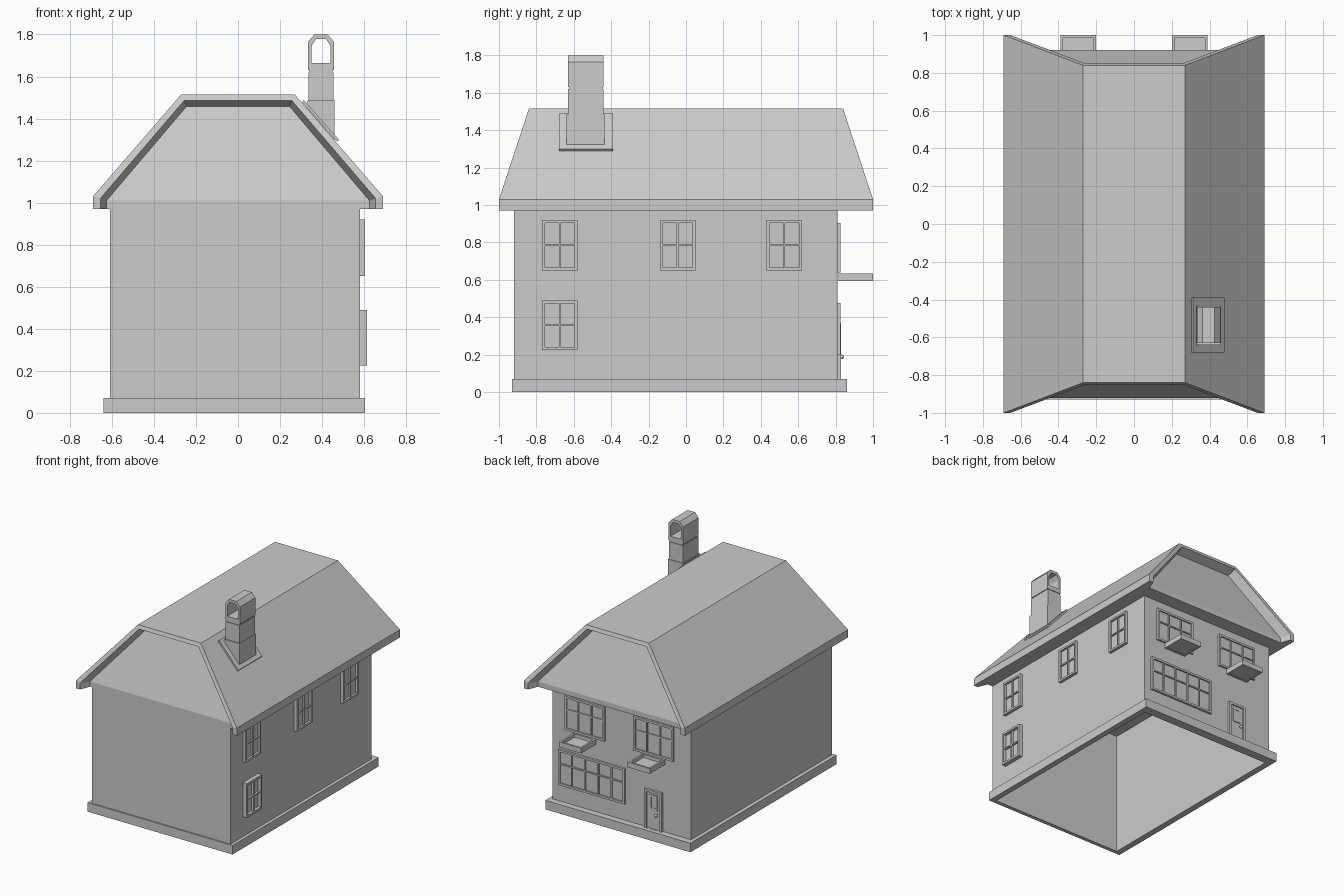
import bpy, bmesh
from mathutils import Vector

cube = bpy.data.objects.get("Cube")
if cube:
    bpy.data.objects.remove(cube)

grey = bpy.data.materials.new("plain grey")
grey.use_nodes = True
tone = (0.6, 0.6, 0.6, 1)
grey.diffuse_color = tone
grey.node_tree.nodes["Principled BSDF"].inputs["Base Color"].default_value = tone


def finish(name, bm):
    bmesh.ops.recalc_face_normals(bm, faces=bm.faces[:])
    mesh = bpy.data.meshes.new(name)
    bm.to_mesh(mesh)
    bm.free()
    mesh.materials.append(grey)
    obj = bpy.data.objects.new(name, mesh)
    bpy.context.collection.objects.link(obj)
    return obj


def add_box(bm, lo, hi):
    lo, hi = Vector(lo), Vector(hi)
    made = bmesh.ops.create_cube(bm, size=1)["verts"]
    for v in made:
        v.co = (lo + hi) / 2 + v.co * (hi - lo)


def box(name, lo, hi):
    bm = bmesh.new()
    add_box(bm, lo, hi)
    return finish(name, bm)


def strips(bm, a, b, closed=True):
    # quads between two matching rows of vertices
    n = len(a)
    for i in range(n if closed else n - 1):
        j = (i + 1) % n
        bm.faces.new((a[i], a[j], b[j], b[i]))


def along_y(p, d):
    return (p[0], d, p[1])


def along_z(p, d):
    return (p[0], p[1], d)


def prism(name, profile, d0, d1, place, hole=None):
    bm = bmesh.new()
    row = lambda pts, d: [bm.verts.new(place(p, d)) for p in pts]
    a, b = row(profile, d0), row(profile, d1)
    strips(bm, a, b)
    if hole:
        c, e = row(hole, d0), row(hole, d1)
        strips(bm, c, e)
        strips(bm, a, c)
        strips(bm, b, e)
    else:
        bm.faces.new(a)
        bm.faces.new(b)
    return finish(name, bm)


def rect(x0, x1, y0, y1):
    return [(x0, y0), (x1, y0), (x1, y1), (x0, y1)]


# hollow walls and plinth, open underneath
EAVE, KNEE = 0.97, 1.03
inside = rect(-0.59, 0.56, -0.90, 0.79)
prism("walls", rect(-0.61, 0.58, -0.92, 0.81), 0.07, EAVE, along_z, inside)
prism("plinth", rect(-0.64, 0.605, -0.93, 0.86), 0, 0.07, along_z, inside)


# roof with slanted ends and recessed gables
def roof():
    bm = bmesh.new()

    def row(x, knee, x_top, top, depth, side):
        half = [(-x, EAVE), (-x, knee), (-x_top, top)]
        pts = half + [(-px, pz) for px, pz in reversed(half)]
        slant = lambda z: depth - max(0, z - KNEE) * 0.33
        return [bm.verts.new((px, side * slant(pz), pz)) for px, pz in pts]

    ends = []
    for side in (-1, 1):
        outer = row(0.69, KNEE, 0.27, 1.515, 1.0, side)
        inner = row(0.655, 1.02, 0.255, 1.487, 1.0, side)
        gable = row(0.625, 1.01, 0.245, 1.458, 0.922, side)
        strips(bm, outer, inner, False)
        strips(bm, inner, gable, False)
        bm.faces.new((gable[0], gable[1], gable[4], gable[5]))
        bm.faces.new(gable[1:5])
        ends.append((outer, inner, gable))
    strips(bm, ends[0][0], ends[1][0], False)
    # flat ceiling and soffit
    rim = [[e[k][i] for k, i in ((0, 0), (1, 0), (2, 0), (2, 5), (1, 5), (0, 5))]
           for e in ends]
    bm.faces.new(rim[0] + rim[1][::-1])
    finish("roof", bm)


roof()

# chimney and its flashing plate
prism("chimney_flashing", [(0.305, 1.478), (0.313, 1.488), (0.48, 1.30), (0.472, 1.29)],
      -0.68, -0.39, along_y)
prism("chimney_base", [(0.33, 1.43), (0.33, 1.485), (0.46, 1.485), (0.46, 1.29)],
      -0.64, -0.435, along_y)
box("chimney_stack", (0.335, -0.63, 1.485), (0.455, -0.44, 1.62))
box("chimney_joint", (0.34, -0.625, 1.62), (0.45, -0.445, 1.63))


def arch(half, bottom, shoulder, top, flat):
    side = [(-half, bottom), (-half, shoulder), (-flat, top)]
    pts = side + [(-x, z) for x, z in reversed(side)]
    return [(x + 0.395, z) for x, z in pts]


prism("chimney_cowl", arch(0.062, 1.63, 1.765, 1.8, 0.032), -0.63, -0.44, along_y,
      arch(0.046, 1.665, 1.745, 1.778, 0.024))


# windows: frame, glazing bars and a thin pane
def window(name, u0, u1, z0, z1, base, depth, cols, place, bar=0.5):
    bm = bmesh.new()
    f, m = 0.016, 0.005

    def part(a, b, c, d, near, far):
        p, q = place(a, c, near), place(b, d, far)
        add_box(bm, [min(s) for s in zip(p, q)], [max(s) for s in zip(p, q)])

    far = base + depth
    part(u0, u0 + f, z0, z1, base, far)
    part(u1 - f, u1, z0, z1, base, far)
    part(u0 + f, u1 - f, z0, z0 + f, base, far)
    part(u0 + f, u1 - f, z1 - f, z1, base, far)
    part(u0 + f, u1 - f, z0 + f, z1 - f, base, base + depth * 0.3)
    mid = z0 + (z1 - z0) * bar
    part(u0 + f, u1 - f, mid - m, mid + m, base, base + depth * 0.8)
    for i in range(1, cols):
        u = u0 + (u1 - u0) * i / cols
        part(u - m, u + m, z0 + f, z1 - f, base, base + depth * 0.85)
    finish(name, bm)


def on_side(u, z, d):
    return (d, u, z)


def on_back(u, z, d):
    return (u, d, z)


for i, y in enumerate((-0.77, -0.14, 0.43)):
    window(f"side_window_{i + 1}", y, y + 0.19, 0.65, 0.92, 0.58, 0.024, 2, on_side)
window("side_window_lower", -0.77, -0.58, 0.225, 0.49, 0.58, 0.034, 2, on_side)
window("shop_window", -0.05, 0.52, 0.2, 0.475, 0.81, 0.017, 5, on_back, 0.6)

# upper back windows, each with a planter tray
for label, x in (("left", 0.295), ("right", -0.295)):
    window(f"back_window_{label}", x - 0.17, x + 0.17, 0.64, 0.905, 0.81, 0.015, 3, on_back, 0.6)
    prism(f"planter_{label}", rect(x - 0.095, x + 0.095, 0.815, 1.0), 0.595, 0.635, along_z,
          rect(x - 0.08, x + 0.08, 0.83, 0.985))
    box(f"planter_floor_{label}", (x - 0.08, 0.83, 0.6), (x + 0.08, 0.985, 0.61))

# back door with frame, glazed panel and knob
prism("door_frame", rect(-0.37, -0.22, 0.07, 0.37), 0.81, 0.828, along_y,
      rect(-0.352, -0.238, 0.071, 0.352))
box("door_leaf", (-0.352, 0.81, 0.071), (-0.238, 0.818, 0.352))
window("door_light", -0.33, -0.26, 0.22, 0.335, 0.818, 0.006, 2, on_back, 0.05)
bm = bmesh.new()
bmesh.ops.create_uvsphere(bm, u_segments=10, v_segments=6, radius=0.012)
bmesh.ops.translate(bm, verts=bm.verts[:], vec=(-0.325, 0.832, 0.188))
for face in bm.faces:
    face.smooth = True
finish("door_knob", bm)
